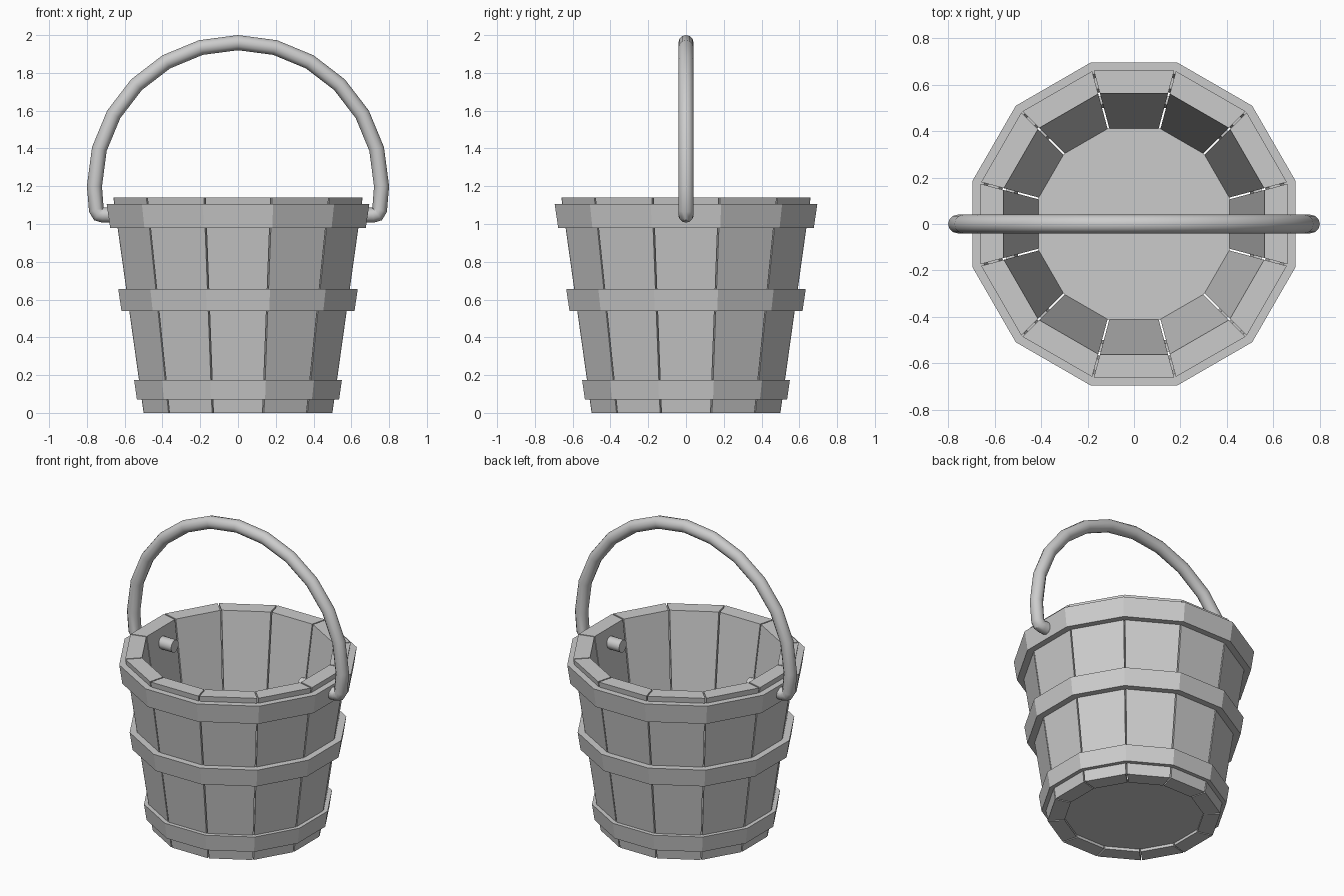
import bpy, bmesh
from math import tan, cos, sin, pi, radians
from mathutils import Matrix

if "Cube" in bpy.data.objects:
    bpy.data.objects.remove(bpy.data.objects["Cube"])

SIDES = 12
HALF = pi / SIDES
HEIGHT = 1.14


def outer(z):
    """Apothem of the outside of the bucket wall at height z."""
    return 0.5 + 0.16 * z / HEIGHT


def inner(z):
    """Apothem of the inside of the bucket wall at height z."""
    return 0.402 + 0.16 * z / HEIGHT


def finish(name, bm):
    bmesh.ops.recalc_face_normals(bm, faces=bm.faces)
    mesh = bpy.data.meshes.new(name)
    bm.to_mesh(mesh)
    bm.free()
    obj = bpy.data.objects.new(name, mesh)
    bpy.context.collection.objects.link(obj)
    return obj


def ring_of(name, profile, closed):
    """Revolve an (apothem, z) profile into twelve flat sides."""
    bm = bmesh.new()
    loops = []
    for a, z in profile:
        r = a / cos(HALF)
        loops.append([bm.verts.new((r * cos((2 * i + 1) * HALF), r * sin((2 * i + 1) * HALF), z))
                      for i in range(SIDES)])
    pairs = list(zip(loops, loops[1:]))
    if closed:
        pairs.append((loops[-1], loops[0]))
    else:
        bm.faces.new(loops[0])
        bm.faces.new(loops[-1])
    for lo, hi in pairs:
        for i in range(SIDES):
            j = (i + 1) % SIDES
            bm.faces.new((lo[i], lo[j], hi[j], hi[i]))
    return finish(name, bm)


# Tapered staves with narrow gaps between them
for k in range(SIDES):
    bm = bmesh.new()
    loops = []
    for z in (0, HEIGHT):
        loop = []
        for a, side in ((inner(z), -1), (outer(z), -1), (outer(z), 1), (inner(z), 1)):
            loop.append(bm.verts.new((a, side * (a * tan(HALF) - 0.004), z)))
        loops.append(loop)
    bm.faces.new(loops[0])
    bm.faces.new(loops[1])
    for i in range(4):
        j = (i + 1) % 4
        bm.faces.new((loops[0][i], loops[0][j], loops[1][j], loops[1][i]))
    bm.transform(Matrix.Rotation(k * 2 * HALF, 4, 'Z'))
    finish(f"stave_{k + 1}", bm)

# Recessed floor
ring_of("floor", [(inner(0.02), 0.02), (inner(0.07), 0.07)], closed=False)

# Three hoops, leaning with the wall
for name, z0, z1, a0, a1 in (("bottom_hoop", 0.07, 0.175, 0.535, 0.55),
                             ("middle_hoop", 0.54, 0.655, 0.617, 0.634),
                             ("top_hoop", 0.98, 1.105, 0.677, 0.695)):
    ring_of(name, [(outer(z0) - 0.01, z0), (a0, z0), (a1, z1), (outer(z1) - 0.01, z1)], closed=True)

# Round handle: right foot, arch, mirrored left foot
foot = [(0.46, 1.047), (0.715, 1.047), (0.738, 1.052), (0.75, 1.075)]
arch = [(0.76 * cos(radians(t)), 1.2 + 0.76 * sin(radians(t))) for t in range(0, 181, 15)]
path = foot + arch + [(-x, z) for x, z in reversed(foot)]
curve = bpy.data.curves.new("handle", 'CURVE')
curve.dimensions = '3D'
curve.bevel_depth = 0.04
curve.bevel_resolution = 4
curve.use_fill_caps = True
spline = curve.splines.new('POLY')
spline.points.add(len(path) - 1)
for p, (x, z) in zip(spline.points, path):
    p.co = (x, 0, z, 1)
handle = bpy.data.objects.new("handle", curve)
bpy.context.collection.objects.link(handle)
bpy.context.view_layer.objects.active = handle
handle.select_set(True)
bpy.ops.object.convert(target='MESH')
bpy.ops.object.shade_smooth_by_angle(angle=radians(40))
